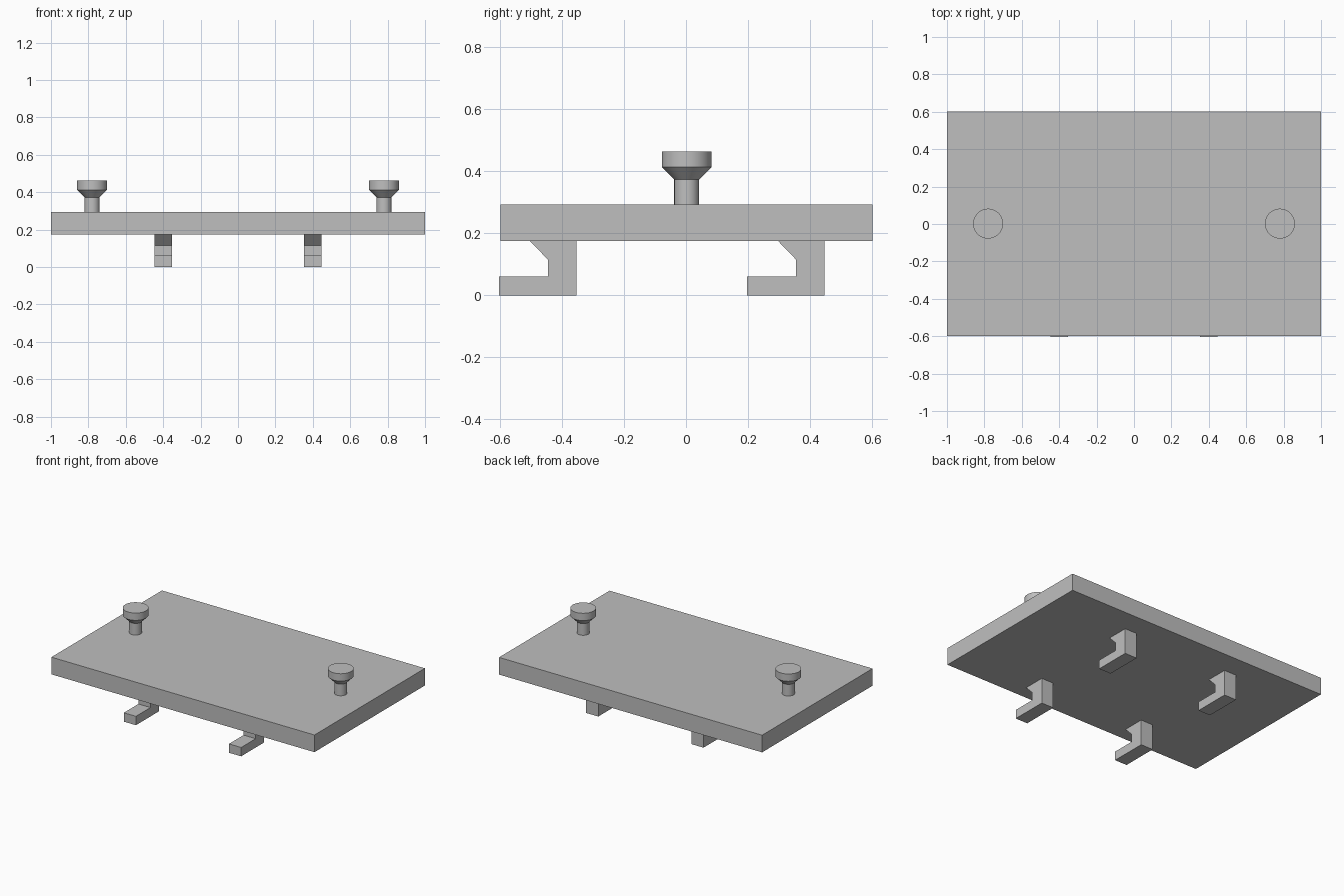
import bpy
import bmesh
import math

cube = bpy.data.objects.get("Cube")
if cube:
    bpy.data.objects.remove(cube, do_unlink=True)

# Single plain grey material
grey = bpy.data.materials.new("plain_grey")
grey.use_nodes = True
colour = (0.52, 0.52, 0.52, 1)
grey.diffuse_color = colour
grey.node_tree.nodes["Principled BSDF"].inputs["Base Color"].default_value = colour

PLATE_BOTTOM, PLATE_TOP = 0.175, 0.293
Y_SHIFT = 0.002  # the hooks stick out slightly past the front edge


def finish(bm, name, location, smooth=False):
    bmesh.ops.recalc_face_normals(bm, faces=bm.faces)
    mesh = bpy.data.meshes.new(name)
    bm.to_mesh(mesh)
    bm.free()
    mesh.materials.append(grey)
    obj = bpy.data.objects.new(name, mesh)
    obj.location = location
    bpy.context.collection.objects.link(obj)
    if smooth:
        bpy.ops.object.select_all(action="DESELECT")
        obj.select_set(True)
        bpy.context.view_layer.objects.active = obj
        bpy.ops.object.shade_smooth_by_angle(angle=math.radians(30))
    return obj


def extrude_profile(name, profile, width, location):
    """Extrude a (y, z) outline along x, centred on the location."""
    bm = bmesh.new()
    face = bm.faces.new([bm.verts.new((-width / 2, y, z)) for y, z in profile])
    new = bmesh.ops.extrude_face_region(bm, geom=[face])["geom"]
    verts = [v for v in new if isinstance(v, bmesh.types.BMVert)]
    bmesh.ops.translate(bm, verts=verts, vec=(width, 0, 0))
    return finish(bm, name, location)


def lathe(name, profile, location, segments=48):
    """Revolve an (r, z) outline around z; its ends lie on the axis."""
    bm = bmesh.new()
    verts = [bm.verts.new((r, 0, z)) for r, z in profile]
    edges = [bm.edges.new(pair) for pair in zip(verts, verts[1:])]
    bmesh.ops.spin(bm, geom=verts + edges, axis=(0, 0, 1), cent=(0, 0, 0),
                   angle=math.tau, steps=segments)
    bmesh.ops.remove_doubles(bm, verts=bm.verts, dist=0.0001)
    return finish(bm, name, location, smooth=True)


# Base plate
plate = [(-0.6, PLATE_BOTTOM), (0.6, PLATE_BOTTOM), (0.6, PLATE_TOP), (-0.6, PLATE_TOP)]
extrude_profile("base_plate", plate, 2, (0, Y_SHIFT, 0))

# Knobs: narrow stem, flared neck, flat cap
knob = [(0, 0), (0.04, 0), (0.04, 0.08), (0.08, 0.12), (0.08, 0.17), (0, 0.17)]
for side, x in (("right", -0.78), ("left", 0.78)):
    lathe(f"{side}_knob", knob, (x, Y_SHIFT, PLATE_TOP))

# Hooks below the plate, all opening toward the front
hook = [(-0.2, 0), (0.05, 0), (0.05, PLATE_BOTTOM), (-0.1, PLATE_BOTTOM),
        (-0.042, 0.115), (-0.042, 0.061), (-0.2, 0.061)]
for side, x in (("right", -0.4), ("left", 0.4)):
    for end, y in (("front", -0.403), ("back", 0.397)):
        extrude_profile(f"{end}_{side}_hook", hook, 0.092, (x, y, 0))
